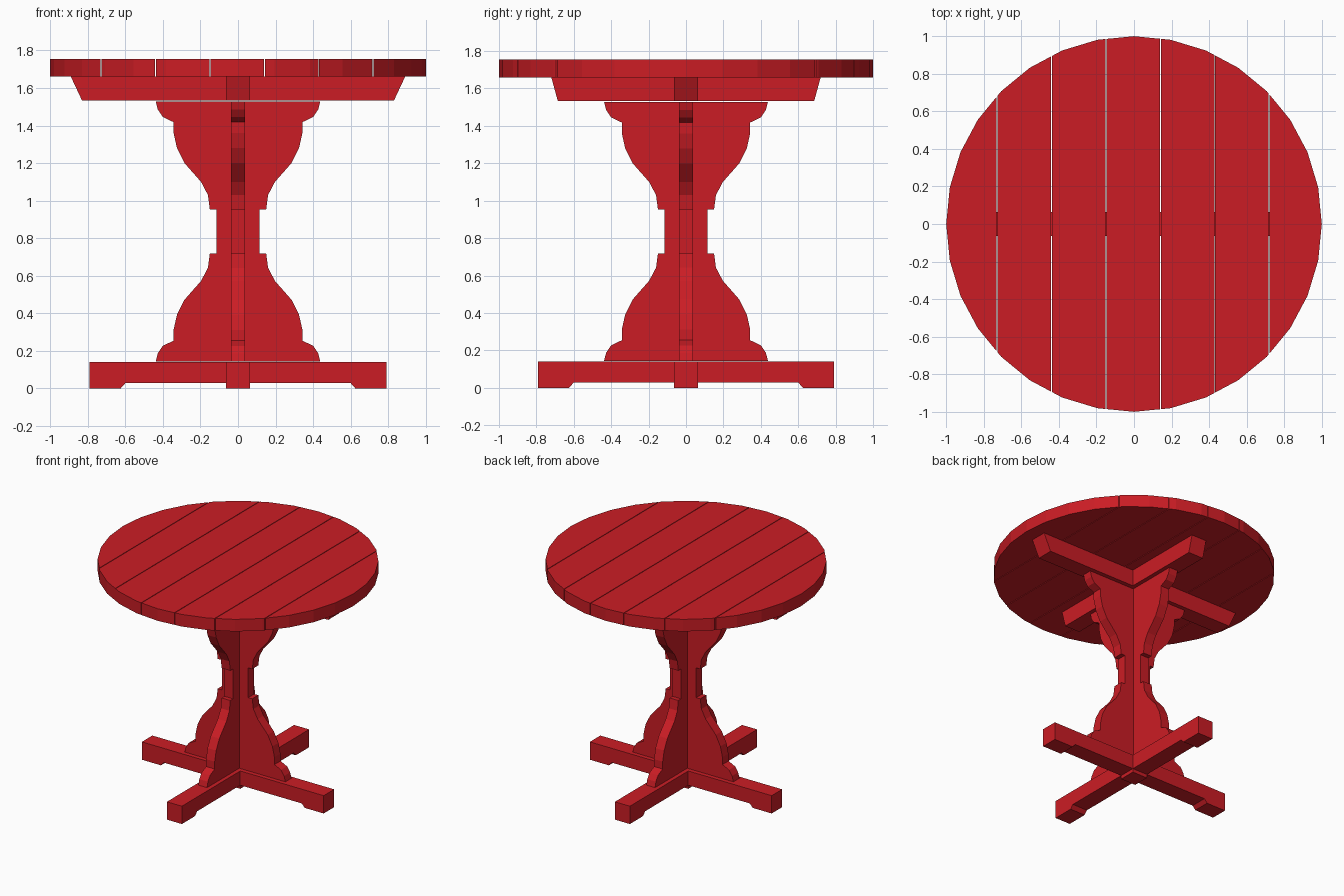
import bpy, bmesh, math
from mathutils import Matrix, Vector

if "Cube" in bpy.data.objects:
    bpy.data.objects.remove(bpy.data.objects["Cube"])

red = bpy.data.materials.new("red_paint")
red.diffuse_color = (0.6, 0.012, 0.018, 1)
red.use_nodes = True
red.node_tree.nodes["Principled BSDF"].inputs["Base Color"].default_value = red.diffuse_color


def finish(name, bm):
    bmesh.ops.recalc_face_normals(bm, faces=bm.faces)
    mesh = bpy.data.meshes.new(name)
    bm.to_mesh(mesh)
    bm.free()
    mesh.materials.append(red)
    obj = bpy.data.objects.new(name, mesh)
    bpy.context.collection.objects.link(obj)
    return obj


def board(name, profile, half_thick, angle=0):
    """Extrude an (x, z) profile through its thickness, then turn it about z."""
    bm = bmesh.new()
    face = bm.faces.new([bm.verts.new((x, -half_thick, z)) for x, z in profile])
    ext = bmesh.ops.extrude_face_region(bm, geom=[face])
    verts = [v for v in ext["geom"] if isinstance(v, bmesh.types.BMVert)]
    bmesh.ops.translate(bm, verts=verts, vec=(0, 2 * half_thick, 0))
    bm.transform(Matrix.Rotation(math.radians(angle), 4, "Z"))
    return finish(name, bm)


def cross(name, right_side, half_thick, right_side_y=None):
    """One full board along x and two half boards along y that butt against it."""
    mirrored = [(-x, z) for x, z in reversed(right_side)]
    board(name + "_x", right_side + mirrored, half_thick)
    side = right_side_y or right_side
    half = side + [(half_thick, side[-1][1]), (half_thick, side[0][1])]
    board(name + "_front", half, half_thick, -90)
    board(name + "_back", half, half_thick, 90)


# Base feet with a shallow relief on the underside
side = [(0.60, 0.028), (0.625, 0), (0.79, 0), (0.79, 0.14)]
cross("base_foot", side, 0.065)
# small block under the crossing, level with the floor
board("base_centre_pad", [(-0.065, 0), (0.065, 0), (0.065, 0.028), (-0.065, 0.028)], 0.065)

# Pedestal: crossed scrolled boards, lower half mirrored to the upper half
upper = [(0.115, 0.953), (0.15, 0.953), (0.16, 1.03), (0.197, 1.10), (0.285, 1.20),
         (0.325, 1.28), (0.343, 1.36), (0.343, 1.418), (0.40, 1.445),
         (0.427, 1.485), (0.438, 1.528)]
lower = [(x, 1.672 - z) for x, z in reversed(upper)]
cross("pedestal_board", lower + upper, 0.0375)

# Bevelled beams under the top, longer along x than along y
cross("top_beam", [(0.83, 1.532), (0.89, 1.66)], 0.065,
      [(0.685, 1.532), (0.72, 1.66)])

# Round top: a 32-sided disc sliced into seven planks with narrow gaps
joints = [-0.73 + 0.29 * i for i in range(6)]
gap = 0.0025
bounds = [-2] + joints + [2]
for i in range(7):
    bm = bmesh.new()
    bmesh.ops.create_cone(bm, cap_ends=True, segments=32, radius1=1, radius2=1,
                          depth=0.095, matrix=Matrix.Translation((0, 0, 1.7075)))
    for x, n in ((bounds[i] + gap, -1), (bounds[i + 1] - gap, 1)):
        if abs(x) > 1:
            continue
        cut = bmesh.ops.bisect_plane(bm, geom=bm.verts[:] + bm.edges[:] + bm.faces[:],
                                     plane_co=Vector((x, 0, 0)),
                                     plane_no=Vector((n, 0, 0)), clear_outer=True)
        edges = [e for e in cut["geom_cut"] if isinstance(e, bmesh.types.BMEdge)]
        rim = [e for e in bm.edges if e.is_boundary]
        bmesh.ops.holes_fill(bm, edges=rim or edges)
    finish("top_plank_%d" % (i + 1), bm)
